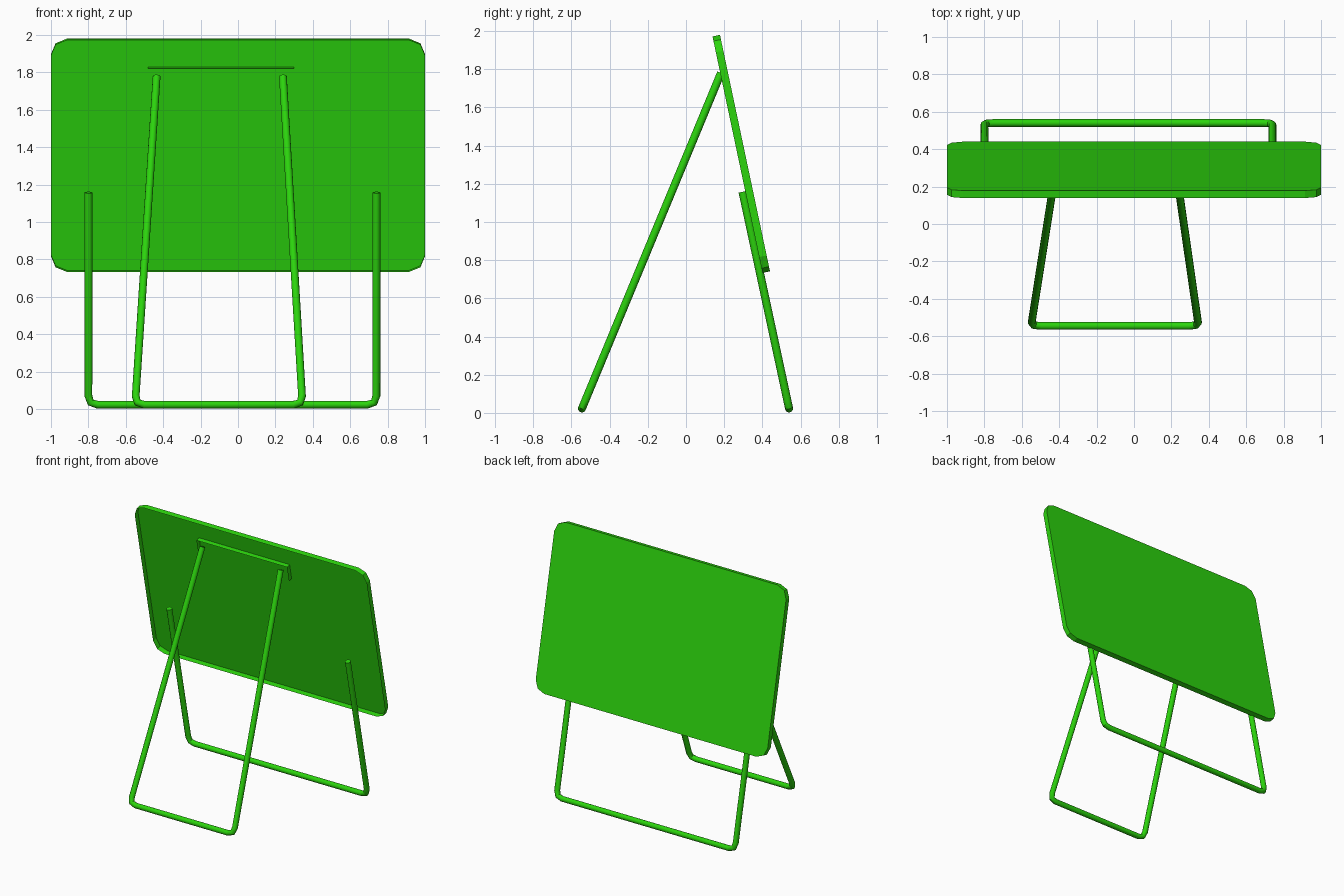
import bpy, bmesh, math
from mathutils import Vector

if "Cube" in bpy.data.objects:
    bpy.data.objects.remove(bpy.data.objects["Cube"], do_unlink=True)

green = bpy.data.materials.new("bright green")
green.use_nodes = True
color = (0.025, 0.66, 0.004, 1)
green.diffuse_color = color
green.node_tree.nodes["Principled BSDF"].inputs["Base Color"].default_value = color

# Frame of the leaning panel: centre of its back plane, up along it, out of its front
TILT = math.atan(0.2116)
CENTRE = Vector((0, 0.309, 1.361))
UP = Vector((0, -math.sin(TILT), math.cos(TILT)))
OUT = Vector((0, -math.cos(TILT), -math.sin(TILT)))


def on_panel(x, v, depth):
    return CENTRE + Vector((x, 0, 0)) + UP * v + OUT * depth


def tray(name, outline, depth, start=0.0, skip=()):
    """Flat sheet with folded walls towards the front, open at the front."""
    bm = bmesh.new()
    back = [bm.verts.new(on_panel(x, v, start)) for x, v in outline]
    front = [bm.verts.new(on_panel(x, v, depth)) for x, v in outline]
    bm.faces.new(back)
    n = len(outline)
    for i in range(n):
        if i not in skip:
            j = (i + 1) % n
            bm.faces.new((back[j], back[i], front[i], front[j]))
    bmesh.ops.delete(bm, geom=[v for v in bm.verts if not v.link_faces], context='VERTS')
    mesh = bpy.data.meshes.new(name)
    bm.to_mesh(mesh)
    bm.free()
    mesh.materials.append(green)
    obj = bpy.data.objects.new(name, mesh)
    bpy.context.collection.objects.link(obj)
    return obj


def rounded_outline(half_w, half_h, r, segments):
    points = []
    for k, (sx, sy) in enumerate(((1, 1), (-1, 1), (-1, -1), (1, -1))):
        for s in range(segments + 1):
            a = math.pi / 2 * (k + s / segments)
            points.append((sx * (half_w - r) + r * math.cos(a),
                           sy * (half_h - r) + r * math.sin(a)))
    return points


def tube_frame(name, top_l, foot_l, foot_r, top_r, radius=0.021, bend=0.05):
    """U-shaped tube with two bent lower corners."""
    p = [Vector(c) for c in (top_l, foot_l, foot_r, top_r)]
    path = [p[0]]
    for i in (1, 2):
        a = p[i] + (p[i - 1] - p[i]).normalized() * bend
        b = p[i] + (p[i + 1] - p[i]).normalized() * bend
        path += [a, (a + b) / 4 + p[i] / 2, b]
    path.append(p[3])
    curve = bpy.data.curves.new(name, 'CURVE')
    curve.dimensions = '3D'
    curve.bevel_depth = radius
    curve.bevel_resolution = 4
    curve.use_fill_caps = True
    spline = curve.splines.new('POLY')
    spline.points.add(len(path) - 1)
    for point, co in zip(spline.points, path):
        point.co = (*co, 1)
    curve.materials.append(green)
    obj = bpy.data.objects.new(name, curve)
    bpy.context.collection.objects.link(obj)
    bpy.ops.object.select_all(action='DESELECT')
    obj.select_set(True)
    bpy.context.view_layer.objects.active = obj
    bpy.ops.object.convert(target='MESH')
    bpy.ops.object.shade_smooth_by_angle(angle=math.radians(35))


# Sign panel with a shallow folded rim
tray("panel", rounded_outline(1.0, 0.633, 0.085, 2), 0.04)

# Hinge bracket, open at its lower side
tray("hinge_bracket", [(0.30, 0.478), (-0.48, 0.478), (-0.48, 0.357), (0.30, 0.357)],
     0.037, start=0.003, skip=(2,))

# Tube legs
tube_frame("prop_leg", (-0.435, 0.183, 1.78), (-0.55, -0.545, 0.023),
           (0.345, -0.545, 0.023), (0.24, 0.183, 1.78))
tube_frame("panel_leg", (-0.80, 0.296, 1.158), (-0.80, 0.54, 0.023),
           (0.74, 0.54, 0.023), (0.74, 0.296, 1.158))
